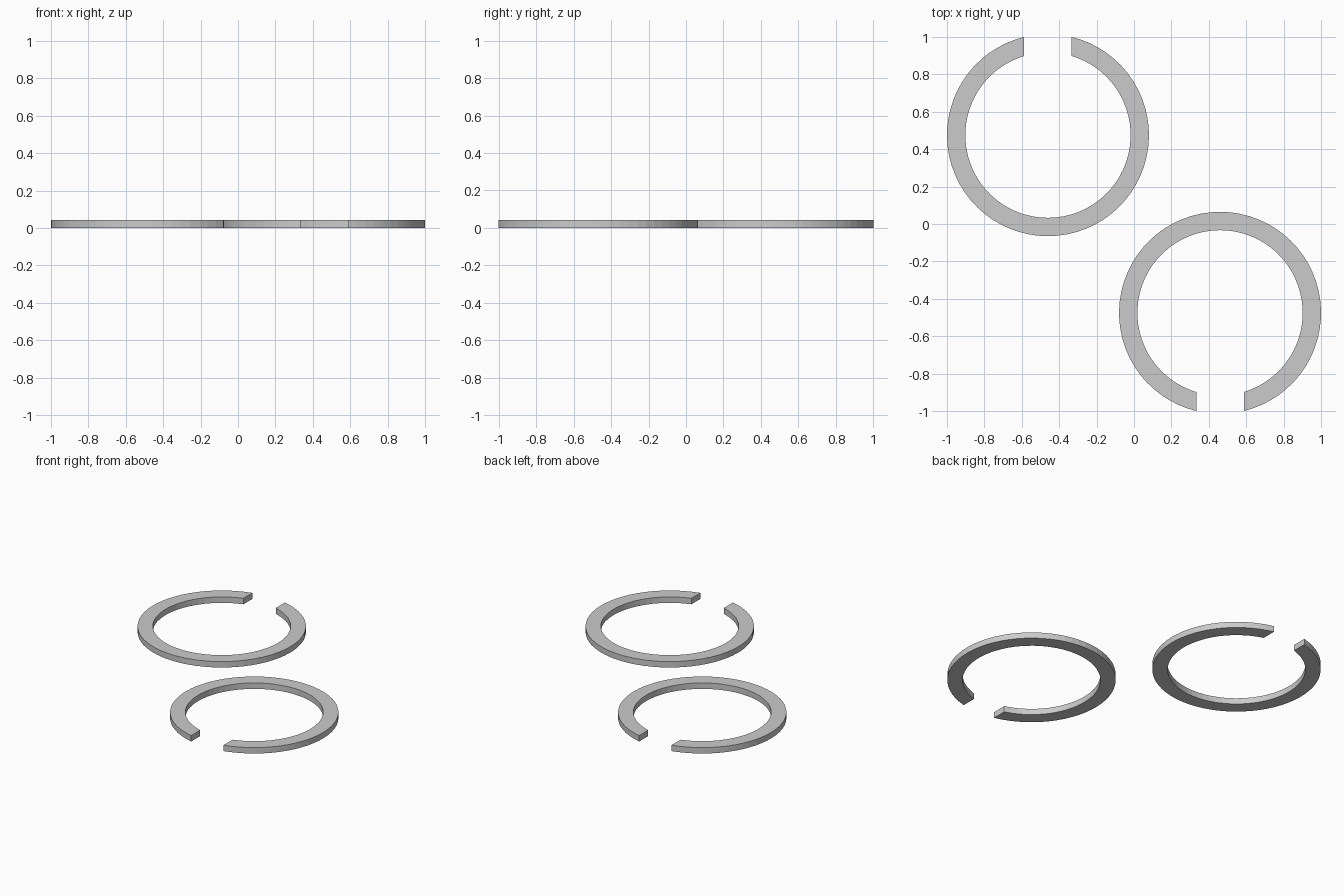
import bpy
import bmesh
from math import asin, pi, cos, sin

if "Cube" in bpy.data.objects:
    bpy.data.objects.remove(bpy.data.objects["Cube"])

OUTER, INNER, HALF_GAP, HEIGHT, SEGMENTS = 0.54, 0.442, 0.127, 0.042, 60
CX, CY = 0.46, 0.475


def arc(radius, sign):
    """Points around the ring, ending on the straight sides of the gap."""
    a = asin(HALF_GAP / radius)
    pts = []
    for i in range(SEGMENTS + 1):
        t = pi / 2 + a + (2 * pi - 2 * a) * i / SEGMENTS
        pts.append((-sign * CX + sign * radius * cos(t),
                    sign * CY + sign * radius * sin(t)))
    return pts


def split_ring(name, sign):
    bm = bmesh.new()
    sections = []
    for o, i in zip(arc(OUTER, sign), arc(INNER, sign)):
        sections.append([bm.verts.new((*p, z)) for p, z in
                         ((o, 0), (o, HEIGHT), (i, HEIGHT), (i, 0))])
    # Walls between neighbouring rectangular sections
    for s, t in zip(sections, sections[1:]):
        for k in range(4):
            n = (k + 1) % 4
            bm.faces.new((s[k], t[k], t[n], s[n]))
    # End faces at the gap
    bm.faces.new(sections[0])
    bm.faces.new(sections[-1])
    bmesh.ops.recalc_face_normals(bm, faces=bm.faces)
    mesh = bpy.data.meshes.new(name)
    bm.to_mesh(mesh)
    bm.free()
    bpy.context.collection.objects.link(bpy.data.objects.new(name, mesh))


# Two identical rings, the second turned half a turn about the origin
split_ring("back_left_split_ring", 1)
split_ring("front_right_split_ring", -1)
